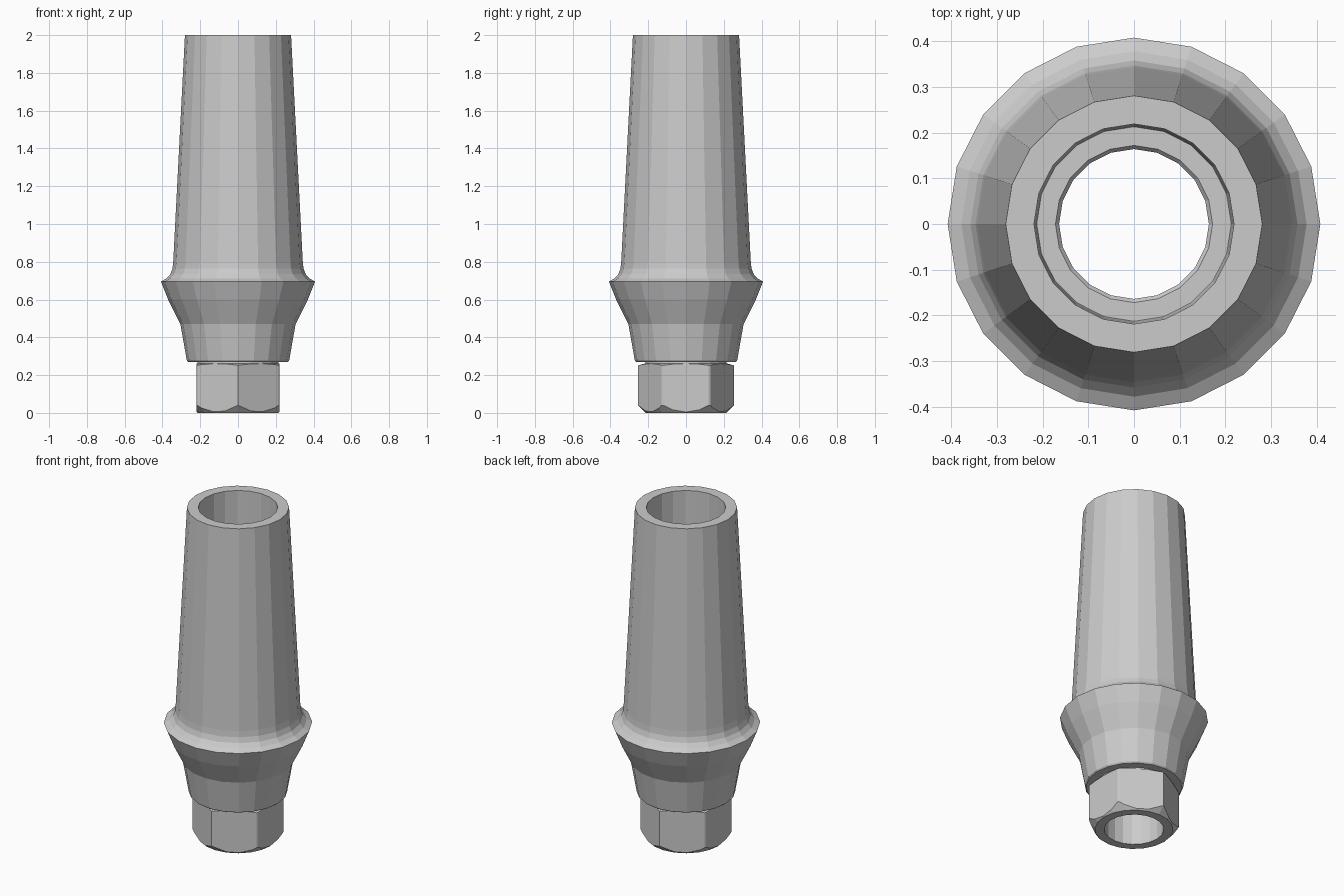
import bpy, bmesh
from math import cos, sin, pi

if "Cube" in bpy.data.objects:
    bpy.data.objects.remove(bpy.data.objects["Cube"])


def lathe(name, profile, sides, start=0.0):
    """Spin a closed (radius, z) loop round the z axis into a hollow solid."""
    bm = bmesh.new()
    rings = []
    for i in range(sides):
        a = start + 2 * pi * i / sides
        rings.append([bm.verts.new((r * cos(a), r * sin(a), z)) for r, z in profile])
    n = len(profile)
    for i in range(sides):
        p, q = rings[i], rings[(i + 1) % sides]
        for j in range(n):
            k = (j + 1) % n
            bm.faces.new((p[j], q[j], q[k], p[k]))
    bmesh.ops.recalc_face_normals(bm, faces=bm.faces)
    mesh = bpy.data.meshes.new(name)
    bm.to_mesh(mesh)
    bm.free()
    obj = bpy.data.objects.new(name, mesh)
    bpy.context.collection.objects.link(obj)
    return obj


# Tapered sleeve with flared collar, round base and stepped bore
outer = [
    (0.215, 0.0), (0.253, 0.04), (0.253, 0.252), (0.215, 0.262),
    (0.215, 0.27), (0.264, 0.27), (0.271, 0.277),
    (0.305, 0.47), (0.370, 0.60), (0.408, 0.695),
    (0.378, 0.712), (0.358, 0.735), (0.347, 0.765), (0.343, 0.80),
    (0.281, 2.0),
]
bore = [
    (0.219, 2.0), (0.215, 0.51), (0.213, 0.50),
    (0.172, 0.50), (0.164, 0.49), (0.164, 0.0),
]
sleeve = lathe("sleeve", outer + bore, 20)

# Hexagonal collar cutter: trims the round base into a hex with chamfered corners
hex_cutter = lathe("hex_cutter",
                   [(0.2535, -0.1), (0.7, -0.1), (0.7, 0.266), (0.2535, 0.266)],
                   6, pi / 6)
hex_cutter.hide_render = True
hex_cutter.hide_viewport = True

cut = sleeve.modifiers.new("hex_base", 'BOOLEAN')
cut.operation = 'DIFFERENCE'
cut.solver = 'EXACT'
cut.object = hex_cutter
